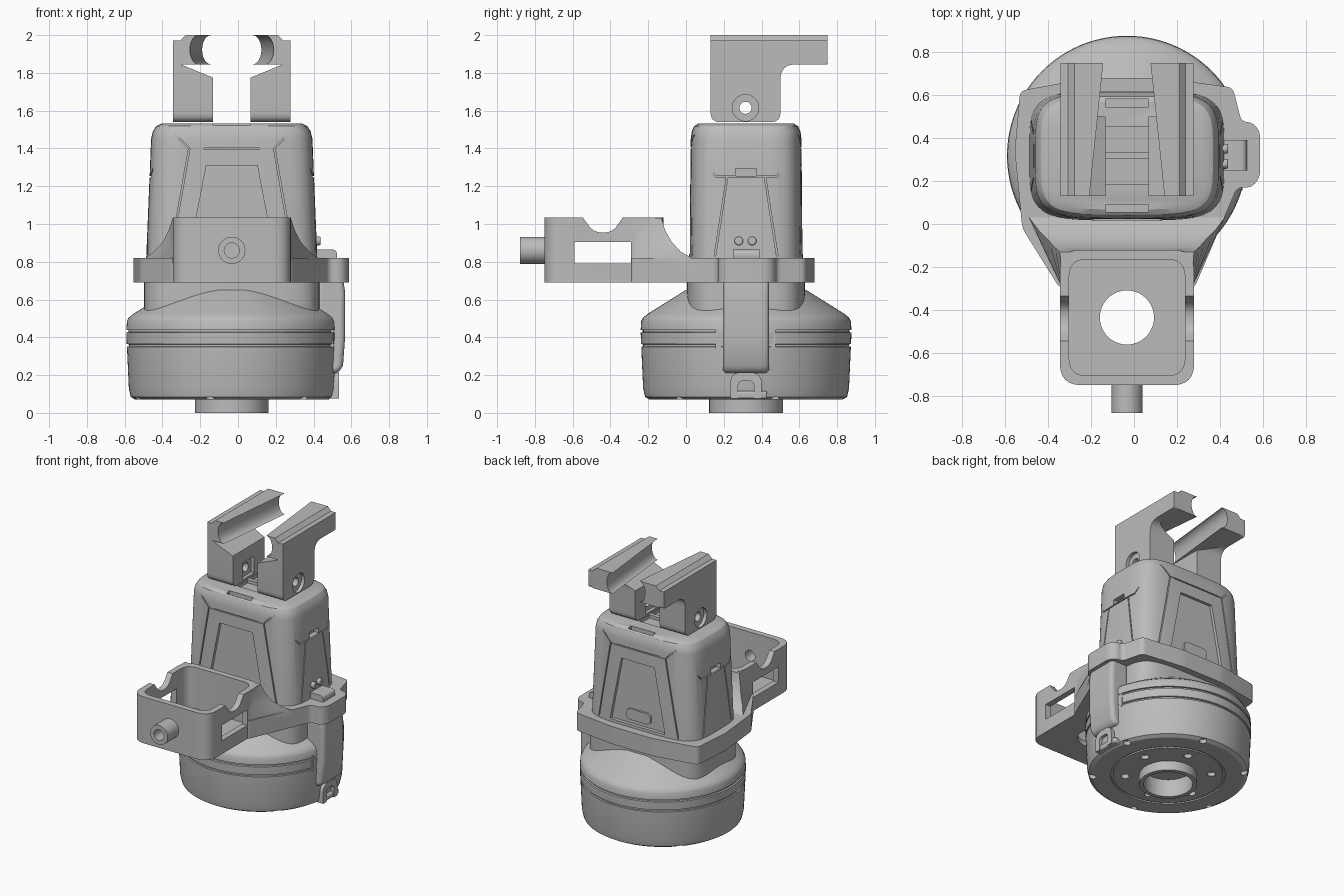
import bpy, bmesh
from math import sin, cos, pi, tau, copysign
from mathutils import Vector

if "Cube" in bpy.data.objects:
    bpy.data.objects.remove(bpy.data.objects["Cube"])

grey = bpy.data.materials.new("plain grey")
grey.use_nodes = True
grey.diffuse_color = (0.5, 0.5, 0.5, 1)
grey.node_tree.nodes["Principled BSDF"].inputs["Base Color"].default_value = (0.5, 0.5, 0.5, 1)

CX, CY = -0.033, 0.318
parts = []


def loft(name, rings):
    """Skin a stack of equal-length rings and cap both ends."""
    bm = bmesh.new()
    rows = [[bm.verts.new(p) for p in ring] for ring in rings]
    n = len(rows[0])
    for low, high in zip(rows, rows[1:]):
        for i in range(n):
            j = (i + 1) % n
            bm.faces.new((low[i], low[j], high[j], high[i]))
    bm.faces.new(rows[0])
    bm.faces.new(rows[-1])
    bmesh.ops.recalc_face_normals(bm, faces=bm.faces)
    mesh = bpy.data.meshes.new(name)
    bm.to_mesh(mesh)
    bm.free()
    mesh.materials.append(grey)
    obj = bpy.data.objects.new(name, mesh)
    bpy.context.scene.collection.objects.link(obj)
    parts.append(obj)
    return obj


def prism(name, pts, axis, lo, hi):
    """Extrude a flat outline along an axis."""
    place = {"x": lambda p, d: (d, p[0], p[1]),
             "y": lambda p, d: (p[0], d, p[1]),
             "z": lambda p, d: (p[0], p[1], d)}[axis]
    return loft(name, [[place(p, d) for p in pts] for d in (lo, hi)])


def rounded(pts, radius, steps=6):
    """Round the corners of an outline; radius may be one value or one per corner."""
    out = []
    for i, p in enumerate(pts):
        r = radius[i] if isinstance(radius, list) else radius
        p, a, b = Vector(p), Vector(pts[i - 1]), Vector(pts[(i + 1) % len(pts)])
        if r == 0:
            out.append(tuple(p))
            continue
        s, e = p + (a - p).normalized() * r, p + (b - p).normalized() * r
        for k in range(steps + 1):
            t = k / steps
            out.append(tuple(s * (1 - t) ** 2 + p * (2 * t * (1 - t)) + e * t * t))
    return out


def rect(a, b, c, d):
    return [(a, b), (c, b), (c, d), (a, d)]


def circle(u, v, r, n=32):
    return [(u + r * cos(tau * i / n), v + r * sin(tau * i / n)) for i in range(n)]


def combine(obj, tools, operation="DIFFERENCE"):
    """Apply booleans and discard the helper shapes."""
    for tool in tools:
        tool.hide_render = True
        mod = obj.modifiers.new("boolean", "BOOLEAN")
        mod.object, mod.operation, mod.solver = tool, operation, "EXACT"
    bpy.context.view_layer.update()
    graph = bpy.context.evaluated_depsgraph_get()
    mesh = bpy.data.meshes.new_from_object(obj.evaluated_get(graph))
    obj.modifiers.clear()
    obj.data = mesh
    for tool in tools:
        parts.remove(tool)
        bpy.data.objects.remove(tool)


def soften(obj, width):
    mod = obj.modifiers.new("bevel", "BEVEL")
    mod.width, mod.segments = width, 4


def seams(path, axis, lo, hi, width=0.008):
    """Thin cutters following a polyline."""
    out = []
    for a, b in zip(path, path[1:]):
        a, b = Vector(a), Vector(b)
        side = Vector((a.y - b.y, b.x - a.x)).normalized() * width / 2
        out.append(prism("seam", [a + side, b + side, b - side, a - side], axis, lo, hi))
    return out


# Round base with two grooves and a hollow spigot underneath
profile = [(.165, .13), (.165, 0), (.195, 0), (.195, .07), (.37, .07), (.37, .08), (.385, .08),
           (.385, .07), (.51, .07), (.535, .085), (.545, .13), (.555, .35), (.545, .352),
           (.545, .362), (.556, .365), (.558, .425), (.547, .428), (.547, .438), (.558, .44),
           (.555, .485), (.545, .505), (.52, .525), (.32, .65)]
base = loft("base", [[(x, y, z) for x, y in circle(CX, CY, r, 96)] for r, z in profile])
holes = []
for i in range(6):
    a = tau * i / 6 + 0.3
    for reach, r in ((.29, .028), (.51, .025)):
        spot = circle(CX + reach * cos(a), CY + reach * sin(a), r, 16)
        holes.append(prism("hole", spot, "z", .04, .1))
combine(base, holes)


# Tower with a barrel-shaped section
def section(a, b, z, n=96):
    power = 2 / 4.5
    ring = []
    for i in range(n):
        c, s = cos(tau * i / n), sin(tau * i / n)
        ring.append((CX + a * copysign(abs(c) ** power, c), CY + b * copysign(abs(s) ** power, s), z))
    return ring


tower = loft("tower", [section(a, b, z) for a, b, z in (
    (.465, .312, .52), (.465, .312, .69), (.458, .303, .7), (.427, .293, 1.45),
    (.418, .288, 1.49), (.4, .275, 1.518), (.37, .25, 1.533))])
cutters = []
for s in (-1, 1):
    # Sunken panel and seams on the front and back
    near, far = CY + s * .274, CY + s * .45
    panel = [(CX - .135, 1.31), (CX + .135, 1.31), (CX + .225, .84), (CX - .225, .84)]
    cutters.append(prism("panel", panel, "y", near, far))
    for m in (-1, 1):
        path = [(CX + m * u, z) for u, z in ((.36, 1.47), (.295, 1.47), (.225, 1.4), (.325, .83))]
        cutters += seams(path, "y", near, far)
    cutters += seams([(CX - .225, 1.4), (CX + .225, 1.4)], "y", CY + s * .285, far)
    # Seams and slot on the two sides
    near, far = CX + s * .417, CX + s * .6
    for m in (-1, 1):
        cutters += seams([(CY + m * v, z) for v, z in ((.23, 1.42), (.205, 1.3), (.16, 1.25),
                                                      (.1, 1.25), (.165, .83))], "x", near, far)
    cutters += seams([(CY - .1, 1.25), (CY + .1, 1.25)], "x", near, far)
    cutters.append(prism("slot", rect(CY - .055, 1.255, CY + .055, 1.295), "x", near - s * .02, far))
    # Slots in the top
    y = CY + s * .245
    cutters.append(prism("slot", rect(CX - .1, y - .018, CX + .1, y + .018), "z", 1.505, 1.6))
    y = CY + s * .075
    cutters.append(prism("well", rect(CX - .1, y - .06, CX + .1, y + .06), "z", 1.51, 1.6))
combine(tower, cutters)
prism("back_button", rounded(rect(CX - .1, .87, CX + .1, .95), .039), "y", CY + .26, CY + .289)

# Collar, flared web, open holder box and front peg, joined into one bracket
outline = [(-.345, -.3), (-.52, -.02), (-.555, .34), (-.53, .62), (-.2, .68), (.13, .68),
           (.46, .635), (.5, .475), (.55, .475), (.587, .43), (.587, .22), (.55, .17), (.48, .17),
           (.28, -.3)]
bracket = prism("bracket", rounded(outline, .03), "z", .69, .82)
web = loft("web", [[(CX - .3, -.3, z), (CX - w, y, z), (CX + w, y, z), (CX + .3, -.3, z)]
                   for w, y, z in ((.46, .04, .75), (.455, .03, .82), (.41, -.03, .855),
                                   (.365, -.075, .905), (.335, -.11, .965), (.312, -.13, 1.033))])
box = prism("box", rounded(rect(-.345, -.75, .28, -.12), .1), "z", .691, 1.035)
peg = prism("peg", circle(CX, .86, .072), "y", -.88, -.72)
combine(bracket, [web, box, peg], "UNION")
notch = [(-.57, 1.07), (-.49, .955), (-.39, .955), (-.31, 1.07)]
combine(bracket, [
    prism("cavity", rounded(rect(-.302, -.705, .237, -.165), .08), "z", .73, 1.2),
    prism("drain", circle(CX, -.435, .126, 48), "z", .6, .8),
    prism("bore", circle(CX, .86, .04), "y", -1, -.6),
    prism("window", rect(-.59, .79, -.29, .905), "x", -.5, .5),
    prism("notch", rounded(notch, .045), "x", -.5, .5)])

# Latch strap on one side with its tab, pad, foot arch and knobs
pad = prism("latch_pad", rect(.156, .34, .475, .45), "x", .42, .505)
strap = prism("latch_strap", [(.42, .72), (.555, .72), (.567, .64), (.567, .4), (.556, .25),
                              (.53, .21), (.42, .21)], "y", .195, .44)
soften(strap, .025)
tab = prism("latch_tab", rounded(rect(.4, .8, .525, .865), .03), "y", .25, .39)
arch = rounded([(.235, .075), (.235, .215), (.4, .215), (.4, .075), (.36, .075), (.36, .17),
                (.275, .17), (.275, .075)], [0, .06, .06, 0, 0, .03, .03, 0])
prism("latch_arch", arch, "x", .4, .535)
foot = prism("latch_foot", rect(.235, .075, .43, .115), "x", .4, .53)
soften(foot, .012)
for y in (.28, .35):
    knob = prism("latch_knob", circle(y, .91, .023, 20), "x", .4, .438)
    soften(knob, .008)

# Pair of upright clamp arms with slanted hollow jaws
side = rounded([(.13, 1.54), (.5, 1.54), (.5, 1.845), (.75, 1.845), (.75, 1.972), (.13, 1.972)],
               [.05, .05, .08, .015, 0, 0])
slope = [(.05, 1.755), (.1, 1.775), (.27, 1.845), (.27, 2.1), (.05, 2.1)]
for s, label in ((-1, "right"), (1, "left")):
    arm = prism(label + "_arm", side, "x", CX + s * .1, CX + s * .31)
    combine(arm, [
        prism("slope", [(CX + s * u, z) for u, z in slope], "y", 0, 1),
        prism("bore", circle(.315, 1.615, .032), "x", CX, CX + s * .5),
        prism("sink", circle(.315, 1.615, .07), "x", CX + s * .285, CX + s * .5),
        prism("pocket", rect(.25, 1.555, .38, 1.68), "x", CX, CX + s * .125)])
    rings = []
    for y, lip in ((.13, .175), (.75, .11)):
        ring = [(.275, 1.845), (.275, 1.97), (.245, 2)]
        for k in range(13):
            t = pi * k / 12
            ring.append((lip + .047 * sin(t), 1.9225 + .0775 * cos(t)))
        rings.append([(CX + s * u, y, z) for u, z in ring])
    loft(label + "_jaw", rings)

# Smooth shading that keeps hard edges
bpy.ops.object.select_all(action="DESELECT")
for obj in parts:
    obj.select_set(True)
bpy.context.view_layer.objects.active = base
bpy.ops.object.shade_smooth_by_angle(angle=pi / 6)
